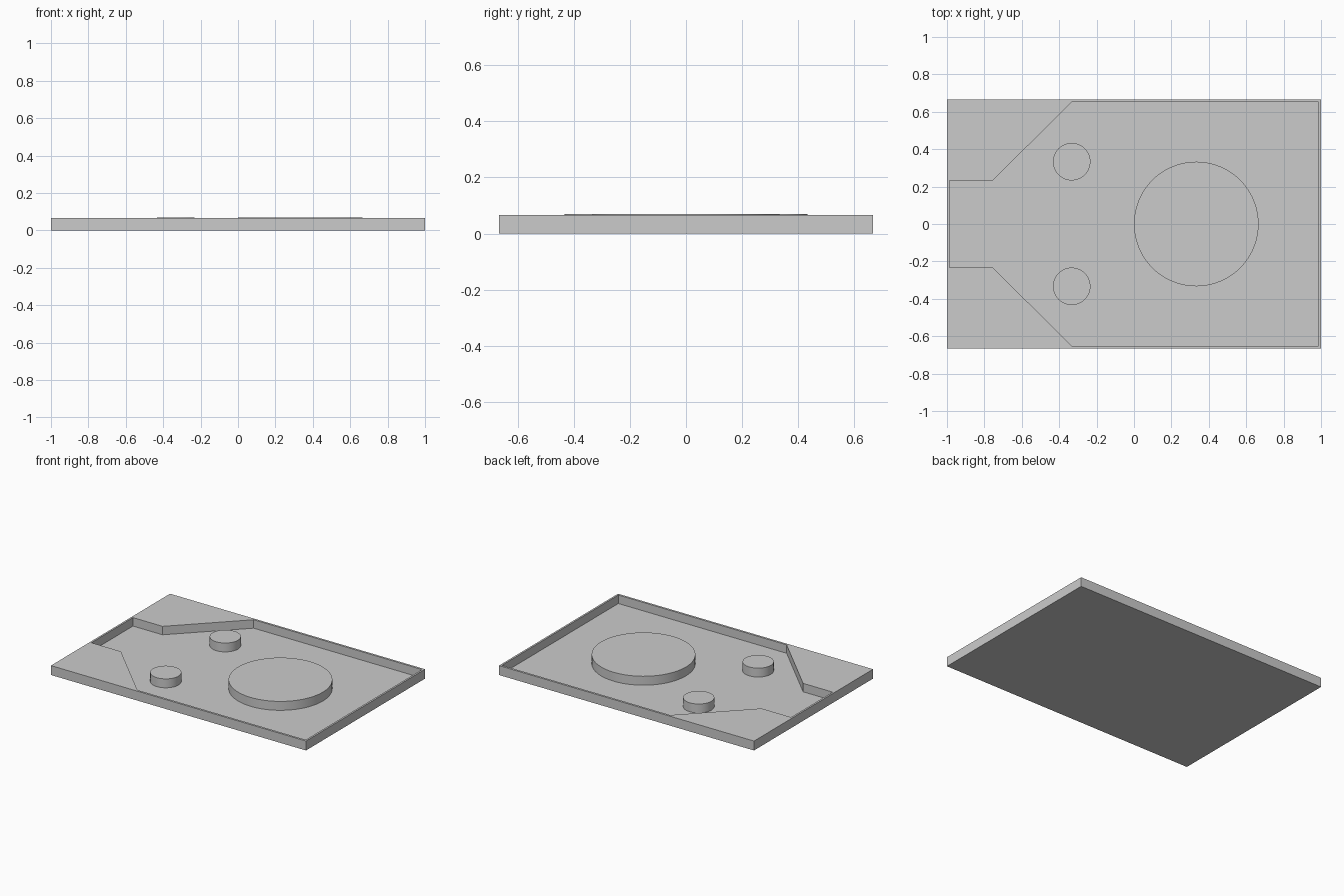
import bpy, bmesh

if "Cube" in bpy.data.objects:
    bpy.data.objects.remove(bpy.data.objects["Cube"])

L, W, H = 1.0, 0.6667, 0.0667     # half length, half width, rim height
FLOOR = 0.0067                    # pocket floor height
IN_X, IN_Y = 0.9867, 0.6515       # inner wall positions


def prism(name, pts, z0, z1):
    """Extrude a flat outline from z0 to z1."""
    bm = bmesh.new()
    face = bm.faces.new([bm.verts.new((x, y, z0)) for x, y in pts])
    ext = bmesh.ops.extrude_face_region(bm, geom=[face])
    verts = [v for v in ext["geom"] if isinstance(v, bmesh.types.BMVert)]
    bmesh.ops.translate(bm, verts=verts, vec=(0, 0, z1 - z0))
    bmesh.ops.recalc_face_normals(bm, faces=bm.faces)
    mesh = bpy.data.meshes.new(name)
    bm.to_mesh(mesh)
    bm.free()
    obj = bpy.data.objects.new(name, mesh)
    bpy.context.collection.objects.link(obj)
    return obj


def disc(name, x, y, r, top):
    bpy.ops.mesh.primitive_cylinder_add(vertices=96, radius=r, depth=top - FLOOR,
                                        location=(x, y, (top + FLOOR) / 2))
    obj = bpy.context.object
    obj.name = name
    bpy.ops.object.shade_smooth_by_angle()


# Tray body with a stepped, chamfered pocket
tray = prism("tray", [(-L, -W), (L, -W), (L, W), (-L, W)], 0, H)
half = [(IN_X, IN_Y), (-0.333, IN_Y), (-0.755, 0.233), (-IN_X, 0.233)]
outline = half + [(x, -y) for x, y in reversed(half)]
cutter = prism("pocket_cutter", outline, FLOOR, H + 0.1)

cut = tray.modifiers.new("pocket", "BOOLEAN")
cut.operation = "DIFFERENCE"
cut.solver = "EXACT"
cut.object = cutter
bpy.context.view_layer.objects.active = tray
tray.select_set(True)
bpy.ops.object.modifier_apply(modifier=cut.name)
bpy.data.objects.remove(cutter)

# Raised round pads
disc("large_pad", 0.333, 0, 0.333, 0.07)
for side, s in (("front", -1), ("back", 1)):
    disc(f"{side}_small_pad", -0.333, s * 0.333, 0.1, 0.07)
